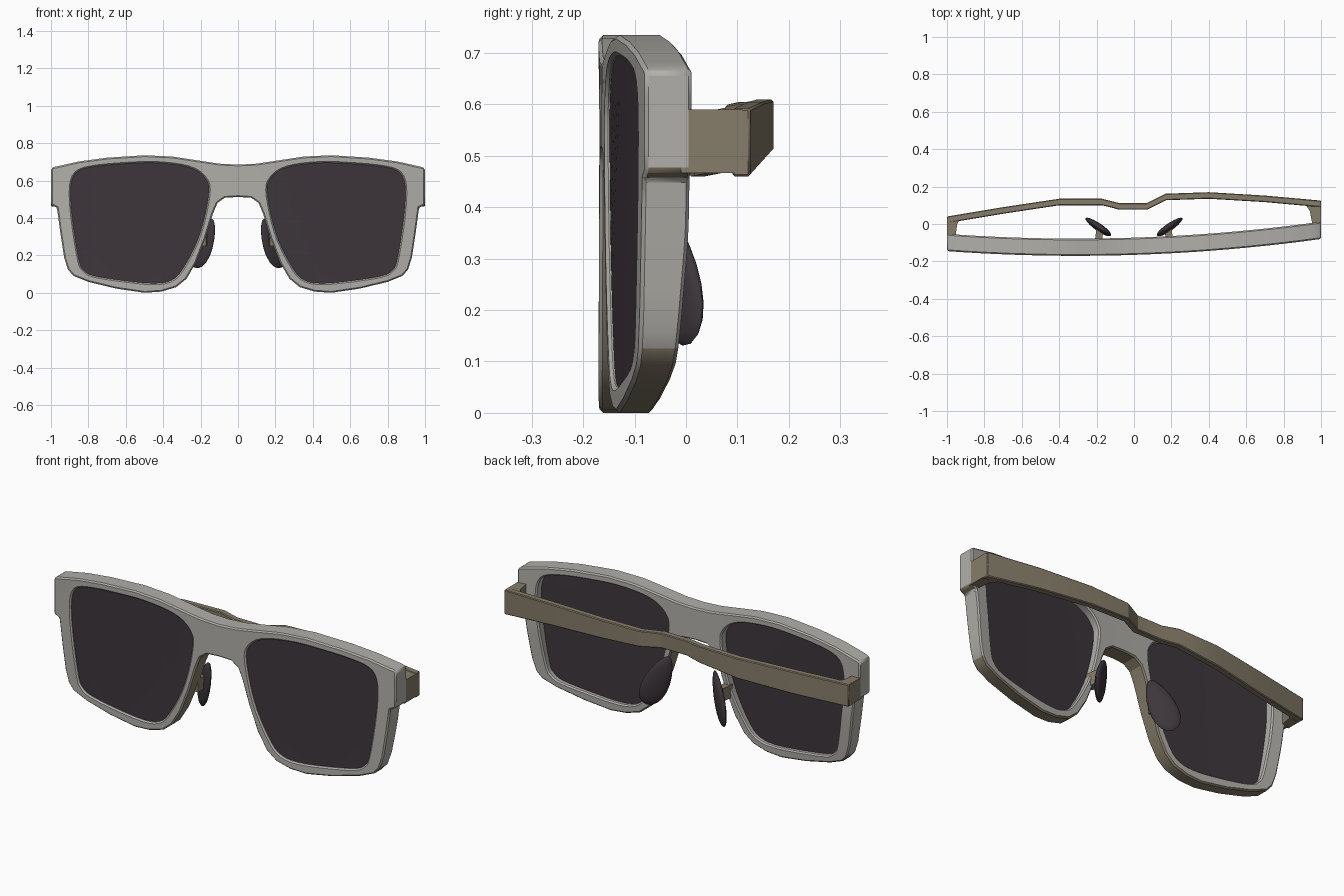
import bpy, bmesh, math
from mathutils import Matrix, Vector

if "Cube" in bpy.data.objects:
    bpy.data.objects.remove(bpy.data.objects["Cube"])


def material(name, rgb):
    m = bpy.data.materials.new(name)
    m.diffuse_color = (*rgb, 1)
    m.use_nodes = True
    m.node_tree.nodes["Principled BSDF"].inputs["Base Color"].default_value = m.diffuse_color
    return m


GREY = material("warm_grey", (0.44, 0.43, 0.40))
TAN = material("dark_tan", (0.24, 0.205, 0.145))
LENS = material("smoky_plum", (0.047, 0.037, 0.044))


def front_y(x):
    # curved front, slightly turned about the vertical
    return -0.165 + 0.0325 * x + 0.0525 * x * x


def finish(name, bm, mats, angle=30, bevel=0.0):
    bmesh.ops.recalc_face_normals(bm, faces=bm.faces)
    me = bpy.data.meshes.new(name)
    bm.to_mesh(me)
    bm.free()
    for m in mats:
        me.materials.append(m)
    me.shade_smooth()
    me.set_sharp_from_angle(angle=math.radians(angle))
    ob = bpy.data.objects.new(name, me)
    bpy.context.collection.objects.link(ob)
    if bevel:
        b = ob.modifiers.new("edge_bevel", 'BEVEL')
        b.width = bevel
        b.segments = 1
        b.limit_method = 'ANGLE'
        b.angle_limit = math.radians(50)
    return ob


def dense(pts, step=0.06):
    out = []
    for i, a in enumerate(pts):
        b = pts[(i + 1) % len(pts)]
        n = max(1, math.ceil(math.dist(a, b) / step))
        out += [(a[0] + (b[0] - a[0]) * k / n, a[1] + (b[1] - a[1]) * k / n) for k in range(n)]
    return out


def rounded(pts, n=3):
    # closed Catmull-Rom resampling
    out, c = [], len(pts)
    for i in range(c):
        p = [Vector(pts[(i + k) % c]) for k in (-1, 0, 1, 2)]
        for s in range(n):
            t = s / n
            v = 0.5 * (2 * p[1] + (p[2] - p[0]) * t + (2 * p[0] - 5 * p[1] + 4 * p[2] - p[3]) * t * t
                       + (3 * p[1] - p[0] - 3 * p[2] + p[3]) * t ** 3)
            out.append((v.x, v.y))
    return out


def plate(loops, near, far):
    # filled outline with holes, thickened and bent along the front curve
    bm = bmesh.new()
    edges = []
    for loop in loops:
        vs = [bm.verts.new((x, 0, z)) for x, z in loop]
        edges += [bm.edges.new((vs[i - 1], vs[i])) for i in range(len(vs))]
    bmesh.ops.triangle_fill(bm, edges=edges, use_beauty=True, use_dissolve=False)
    r = bmesh.ops.extrude_face_region(bm, geom=bm.faces[:], use_keep_orig=True)
    back = {g for g in r["geom"] if isinstance(g, bmesh.types.BMVert)}
    for v in bm.verts:
        d = far(v.co.z) if v in back else near
        v.co.y = front_y(v.co.x) + d
    return bm


half = [(0, .685), (.1, .69), (.2, .705), (.35, .728), (.5, .735), (.7, .722), (.85, .702),
        (.985, .672), (1, .662), (1, .47), (.968, .455), (.95, .32), (.93, .19), (.91, .125),
        (.88, .09), (.8, .058), (.65, .022), (.5, .0), (.41, .006), (.33, .03), (.275, .075),
        (.225, .16), (.175, .29), (.135, .42), (.11, .48), (.07, .508), (0, .512)]
lens_pts = [(.155, .55), (.17, .605), (.215, .65), (.3, .68), (.45, .695), (.6, .69), (.75, .677),
            (.85, .653), (.889, .6), (.895, .5), (.88, .35), (.85, .17), (.825, .12), (.77, .09),
            (.6, .063), (.45, .05), (.36, .065), (.3, .12), (.22, .27), (.175, .42)]


def flip(pts):
    return [(-x, z) for x, z in reversed(pts)]


# front frame with two openings
hole = rounded(lens_pts)
bm = plate([dense(half + flip(half[1:-1])), hole, flip(hole)], 0,
           lambda z: 0.07 + 0.022 * min(1, max(0, z / 0.35)))
bmesh.ops.recalc_face_normals(bm, faces=bm.faces)
for f in bm.faces:
    c, n = f.calc_center_median(), f.normal
    under = n.z < -0.45 and c.z < 0.55
    nose = abs(c.x) < 0.35 and n.x * c.x < 0 and abs(n.y) < 0.5 and c.z < 0.5
    if under or nose:
        f.material_index = 1
finish("front_frame", bm, [GREY, TAN], 30, 0.007)

# lenses, slightly recessed
for side, loop in (("right", hole), ("left", flip(hole))):
    finish(side + "_lens", plate([loop], 0.01, lambda z: 0.05), [LENS])

# folded temples crossing behind: x, back y, bottom z, top z
path = [(-1, .04, .46, .58), (-.7, .09, .47, .59), (-.4, .135, .49, .60), (-.17, .135, .515, .605),
        (-.08, .112, .52, .60), (.07, .112, .52, .60), (.17, .162, .52, .607), (.4, .17, .51, .61),
        (.7, .152, .49, .605), (1, .125, .46, .592)]
bm = bmesh.new()
rings = [[bm.verts.new(p) for p in ((x, y, lo), (x, y, hi), (x, y - .035, hi), (x, y - .035, lo))]
         for x, y, lo, hi in path]
for a, b in zip(rings, rings[1:]):
    for i in range(4):
        bm.faces.new((a[i - 1], a[i], b[i], b[i - 1]))
bm.faces.new(rings[0])
bm.faces.new(rings[-1])
finish("folded_temples", bm, [TAN], 20, 0.004)


# hinge ends joining temples to the frame
def prism(name, pts, lo, hi, mat):
    bm = bmesh.new()
    a, b = ([bm.verts.new((x, y, z)) for x, y in pts] for z in (lo, hi))
    bm.faces.new(a)
    bm.faces.new(b)
    for i in range(len(pts)):
        bm.faces.new((a[i - 1], a[i], b[i], b[i - 1]))
    finish(name, bm, [mat])


prism("right_hinge", [(1, -.01), (1, .11), (.92, .10), (.94, .07), (.955, -.01)], .467, .59, TAN)
prism("left_hinge", [(-1, -.07), (-1, .03), (-.93, .03), (-.945, .0), (-.955, -.07)], .465, .58, TAN)

# nose pads and their arms
for side, s in (("right", 1), ("left", -1)):
    long = Vector((s * .05, .03, -.135)).normalized()
    wide = Vector((s * .8, .6, 0))
    wide = (wide - long * wide.dot(long)).normalized()
    thin = long.cross(wide)
    rot = Matrix((long, wide, thin)).transposed().to_4x4()
    bm = bmesh.new()
    bmesh.ops.create_uvsphere(bm, u_segments=20, v_segments=10, radius=1)
    for v in bm.verts:
        # teardrop, wider at the lower end
        w = .066 + .018 * v.co.x
        v.co = Vector((v.co.x * .142, v.co.y * w, v.co.z * .02))
    bm.transform(Matrix.Translation((s * .185, -.02, .265)) @ rot)
    finish(side + "_nose_pad", bm, [LENS], 60)
    prism(side + "_pad_arm", [(s * .17, -.10), (s * .21, -.10), (s * .20, -.015), (s * .165, -.03)],
          .25, .32, TAN)
